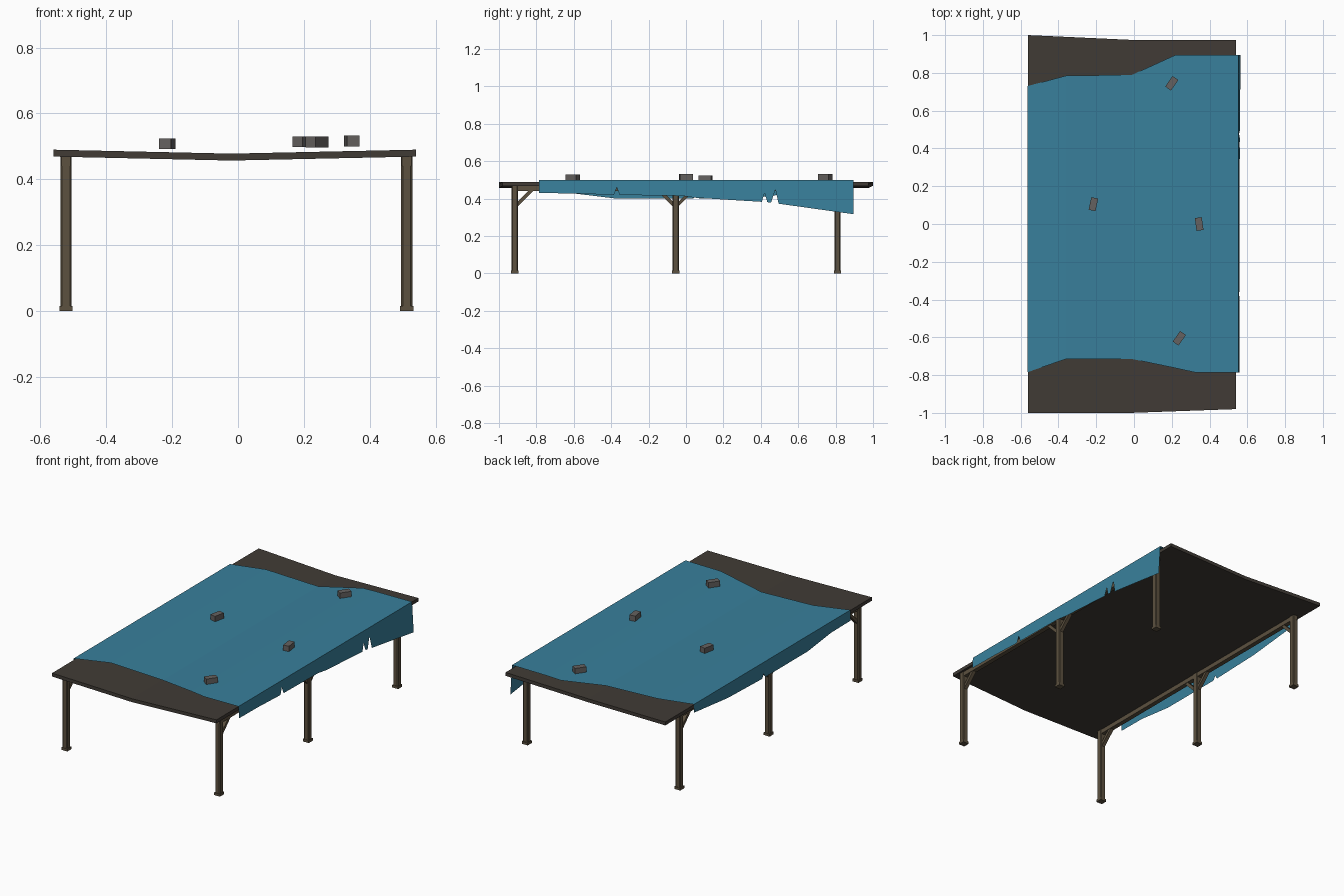
import bpy, bmesh, math
from mathutils import Matrix, Vector

if "Cube" in bpy.data.objects:
    bpy.data.objects.remove(bpy.data.objects["Cube"])


def material(name, rgb):
    m = bpy.data.materials.new(name)
    m.diffuse_color = (*rgb, 1)
    m.use_nodes = True
    m.node_tree.nodes["Principled BSDF"].inputs["Base Color"].default_value = m.diffuse_color
    return m


ROOF = material("dark roof boards", (0.052, 0.044, 0.036))
WOOD = material("brown timber", (0.107, 0.082, 0.050))
TARP = material("blue tarp", (0.040, 0.215, 0.330))
BRICK = material("grey brick", (0.130, 0.120, 0.115))


def finish(name, bm, mat):
    bmesh.ops.recalc_face_normals(bm, faces=bm.faces)
    me = bpy.data.meshes.new(name)
    bm.to_mesh(me)
    bm.free()
    me.materials.append(mat)
    ob = bpy.data.objects.new(name, me)
    bpy.context.collection.objects.link(ob)
    return ob


def box(name, centre, size, mat, rot=None, chamfer=0):
    bm = bmesh.new()
    bmesh.ops.create_cube(bm, size=1)
    bmesh.ops.scale(bm, vec=size, verts=bm.verts)
    if chamfer:
        upright = [e for e in bm.edges
                   if abs(e.verts[0].co.z - e.verts[1].co.z) > 1e-4]
        bmesh.ops.bevel(bm, geom=upright, offset=chamfer, segments=1, affect='EDGES')
    m = Matrix.Translation(centre) @ (rot or Matrix.Identity(4))
    bmesh.ops.transform(bm, matrix=m, verts=bm.verts)
    return finish(name, bm, mat)


def strip(bm, a, b):
    """Skin two matching rows of points with quads."""
    va = [bm.verts.new(p) for p in a]
    vb = [bm.verts.new(p) for p in b]
    for i in range(len(a) - 1):
        bm.faces.new((va[i], va[i + 1], vb[i + 1], vb[i]))


# sagging roof slab: x, front y, back y, top z
stations = [(-0.56, -1.0, 1.0, 0.490), (-0.02, -1.0, 0.975, 0.478), (0.54, -0.98, 0.975, 0.490)]
bm = bmesh.new()
rings = [[bm.verts.new(p) for p in ((x, f, z), (x, b, z), (x, b, z - 0.021), (x, f, z - 0.021))]
         for x, f, b, z in stations]
for r, s in zip(rings, rings[1:]):
    for i in range(4):
        j = (i + 1) % 4
        bm.faces.new((r[i], r[j], s[j], s[i]))
bm.faces.new(rings[0])
bm.faces.new(rings[-1])
finish("roof_slab", bm, ROOF)

# tarp sheet over the roof: x, front y, back y, z
sheet = [(-0.565, -0.785, 0.73, 0.496), (-0.36, -0.715, 0.785, 0.497),
         (-0.01, -0.715, 0.79, 0.485), (0.22, -0.763, 0.895, 0.496),
         (0.32, -0.785, 0.895, 0.499), (0.553, -0.785, 0.895, 0.501)]
bm = bmesh.new()
strip(bm, [(x, f, z) for x, f, b, z in sheet], [(x, b, z) for x, f, b, z in sheet])
finish("tarp_sheet", bm, TARP)


# hanging tarp edges with torn notches: y, bottom z
def flap(name, x_top, z_top, lean, hem):
    bm = bmesh.new()
    strip(bm, [(x_top, y, z_top) for y, z in hem],
          [(x_top + lean * (z_top - z), y, z) for y, z in hem])
    finish(name, bm, TARP)


flap("tarp_right_flap", 0.553, 0.501, 0.06,
     [(-0.785, 0.43), (-0.6, 0.428), (-0.385, 0.42), (-0.37, 0.46), (-0.355, 0.42),
      (-0.02, 0.415), (0.05, 0.405), (0.405, 0.383), (0.42, 0.43), (0.435, 0.381),
      (0.455, 0.38), (0.478, 0.45), (0.495, 0.373), (0.895, 0.317)])
flap("tarp_left_flap", -0.565, 0.496, 0.0,
     [(-0.785, 0.43), (-0.6, 0.428), (-0.37, 0.40), (0.04, 0.40), (0.055, 0.425),
      (0.07, 0.40), (0.4, 0.41), (0.73, 0.445)])

# bricks weighing down the tarp
for i, (x, y, z, a) in enumerate([(0.2, 0.745, 0.514, -35), (-0.215, 0.105, 0.508, -12),
                                  (0.345, 0.0, 0.516, 8), (0.24, -0.605, 0.513, -35)]):
    box(f"brick_{i + 1}", (x, y, z), (0.037, 0.068, 0.033), BRICK,
        Matrix.Rotation(math.radians(a), 4, 'Z'))

# posts, feet, beams and diagonal braces on both sides
posts = [("front", -0.915, (1,)), ("middle", -0.055, (-1, 1)), ("back", 0.81, (-1,))]
for side, x in (("left", -0.522), ("right", 0.512)):
    box(f"{side}_beam", (x, -0.052, 0.456), (0.028, 1.76, 0.030), WOOD)
    for name, y, braces in posts:
        box(f"{side}_{name}_post", (x, y, 0.235), (0.034, 0.034, 0.468), WOOD, chamfer=0.005)
        box(f"{side}_{name}_foot", (x, y, 0.0075), (0.040, 0.040, 0.015), WOOD)
        for d in braces:
            box(f"{side}_{name}_brace_{'back' if d > 0 else 'front'}",
                (x, y + d * 0.052, 0.408), (0.022, 0.018, 0.12), WOOD,
                Matrix.Rotation(-d * math.radians(45), 4, 'X'))
